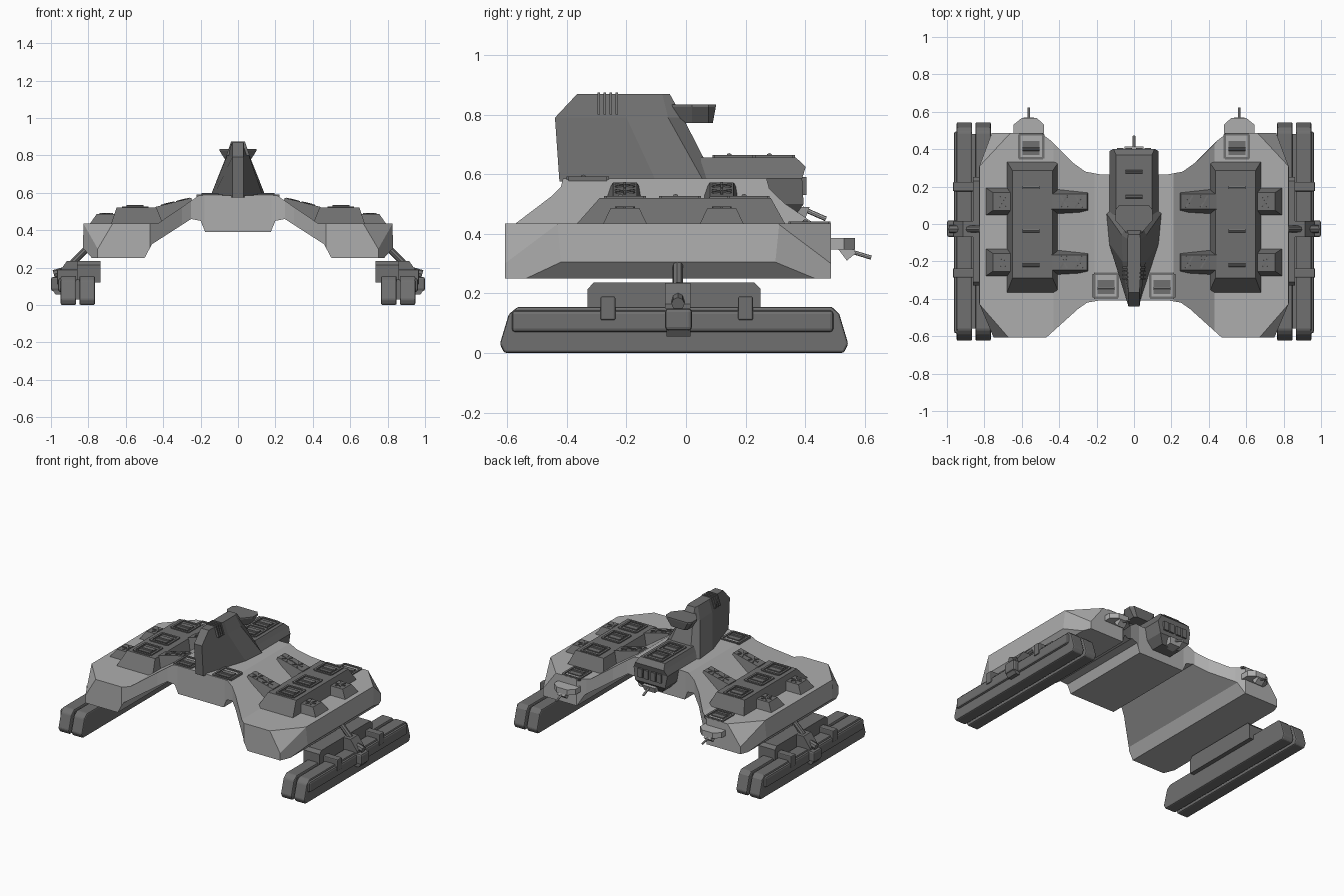
import bpy, bmesh, math
from mathutils import Vector

if "Cube" in bpy.data.objects:
    bpy.data.objects.remove(bpy.data.objects["Cube"])


def material(name, v):
    m = bpy.data.materials.new(name)
    m.diffuse_color = (v, v, v, 1)
    m.use_nodes = True
    m.node_tree.nodes["Principled BSDF"].inputs["Base Color"].default_value = m.diffuse_color
    return m


LIGHT, DARK = material("light_grey", 0.42), material("dark_grey", 0.16)


def loft(name, rings, mat=DARK, mirror=False, bevel=0):
    """Solid skinned through rings that all have the same number of points."""
    bm = bmesh.new()
    vs = [[bm.verts.new(p) for p in r] for r in rings]
    n = len(vs[0])
    for a, b in zip(vs, vs[1:]):
        for i in range(n):
            bm.faces.new((a[i], a[(i + 1) % n], b[(i + 1) % n], b[i]))
    bm.faces.new(vs[0][::-1])
    bm.faces.new(vs[-1])
    bmesh.ops.recalc_face_normals(bm, faces=bm.faces)
    me = bpy.data.meshes.new(name)
    bm.to_mesh(me)
    bm.free()
    ob = bpy.data.objects.new(name, me)
    bpy.context.collection.objects.link(ob)
    me.materials.append(mat)
    if bevel:
        m = ob.modifiers.new("bevel", 'BEVEL')
        m.width, m.segments = bevel, 2
    if mirror:
        ob.modifiers.new("mirror", 'MIRROR')
    return ob


def rect(x0, x1, y0, y1, z):
    return [(x0, y0, z), (x1, y0, z), (x1, y1, z), (x0, y1, z)]


def box(name, x0, x1, y0, y1, z0, z1, **k):
    return loft(name, [rect(x0, x1, y0, y1, z0), rect(x0, x1, y0, y1, z1)], **k)


def side_prism(name, yz, x0, x1, **k):
    return loft(name, [[(x, y, z) for y, z in yz] for x in (x0, x1)], **k)


def sym(half, z):
    """Closed left-right symmetric ring from right-hand (x, y) points."""
    return [(x, y, z) for x, y in half] + [(-x, y, z) for x, y in half[::-1]]


def rod(name, a, b, r, mat=DARK, mirror=False, n=8):
    a, b = Vector(a), Vector(b)
    d = (b - a).normalized()
    u = d.orthogonal().normalized()
    w = d.cross(u)
    circ = [u * math.cos(t * math.tau / n) * r + w * math.sin(t * math.tau / n) * r for t in range(n)]
    return loft(name, [[a + c for c in circ], [b + c for c in circ]], mat, mirror)


# Hull: arched front profile intersected with the plan outline
arch = [(.21, .585), (.43, .435), (.825, .435), (.83, .305), (.78, .25), (.50, .25),
        (.46, .325), (.25, .46), (.20, .45), (.175, .39)]
hull = loft("hull", [[(x, y, z) for x, z in arch] + [(-x, y, z) for x, z in arch[::-1]]
                     for y in (-.8, .8)], LIGHT)
plan = [(.18, -.408), (.25, -.42), (.30, -.455), (.47, -.608), (.75, -.608), (.83, -.42),
        (.83, .30), (.76, .487), (.50, .487), (.45, .45), (.33, .33), (.26, .28), (.18, .265)]
cutter = loft("plan_cutter", [sym(plan, 0), sym(plan, 1)], LIGHT)
mod = hull.modifiers.new("plan", 'BOOLEAN')
mod.operation, mod.solver, mod.object = 'INTERSECT', 'EXACT', cutter
bpy.context.view_layer.update()
me = bpy.data.meshes.new_from_object(hull.evaluated_get(bpy.context.evaluated_depsgraph_get()))
hull.modifiers.clear()
bpy.data.objects.remove(cutter)

# Slanted corner facets on the hull
bm = bmesh.new()
bm.from_mesh(me)
for s in (1, -1):
    for pts in (((.825, -.43, .435), (.67, -.608, .435), (.75, -.608, .30)),
                ((.825, .31, .435), (.66, .487, .435), (.76, .487, .30))):
        a, b, c = [Vector((s * x, y, z)) for x, y, z in pts]
        no = (b - a).cross(c - a).normalized()
        if no.dot(a) < no.dot(Vector((0, 0, .4))):
            no = -no
        cut = bmesh.ops.bisect_plane(bm, geom=bm.verts[:] + bm.edges[:] + bm.faces[:],
                                     plane_co=a, plane_no=no, clear_outer=True)["geom_cut"]
        bmesh.ops.holes_fill(bm, edges=[e for e in cut if isinstance(e, bmesh.types.BMEdge)])
bmesh.ops.recalc_face_normals(bm, faces=bm.faces)
bm.to_mesh(me)
bm.free()
hull.data = me

# Central tower fin with vent ribs
loft("tower", [sym([(.03, -.425), (.135, -.10), (.15, .06), (.10, .10)], .575),
               sym([(.03, -.44), (.062, -.20), (.065, -.06), (.045, -.01)], .79),
               sym([(.03, -.365), (.035, -.20), (.035, -.08), (.03, -.055)], .87)])
for i in range(4):
    y = -.297 + i * .02
    loft("tower_vent", [rect(-.062, .062, y, y + .009, .80), rect(-.037, .037, y, y + .009, .874)])

# Lookout bowl at the tower back
bowl = [(.03, -.035), (.065, .02), (.065, .075), (.05, .09)]
rim = [(.035, -.055), (.10, .02), (.10, .075), (.08, .10)]
loft("lookout_bowl", [sym(bowl, .772), sym(rim, .826), sym(rim, .835)])

# Rear deckhouse, its windows and its gun
loft("deckhouse", [rect(-.07, .07, .20, .36, .45), rect(-.115, .115, .15, .395, .50),
                   rect(-.13, .13, .05, .39, .585), rect(-.11, .11, .05, .402, .625),
                   rect(-.095, .095, .05, .368, .657)])
for x in (.01, .055):
    box("deckhouse_window", x, x + .035, .38, .405, .53, .59, mirror=True)
loft("deck_gun_mount", [rect(-.04, .04, .33, .40, .45), rect(-.05, .05, .33, .415, .49)], LIGHT)
rod("deck_gun", (0, .39, .485), (0, .47, .45), .008, LIGHT)


# Square hatches with a raised lid, bar and hinge
def hatch(x, y, z, mirror=True):
    w = .064
    for sx in (-1, 1):
        box("hatch_side", x + sx * w - .007, x + sx * w + .007, y - w, y + w, z - .01, z + .007, mirror=mirror)
        box("hatch_end", x - w, x + w, y + sx * w - .007, y + sx * w + .007, z - .01, z + .007, mirror=mirror)
    box("hatch_lid", x - .045, x + .045, y - .045, y + .03, z - .01, z + .006, mirror=mirror)
    rod("hatch_hinge", (x - .045, y - .015, z + .004), (x + .045, y - .015, z + .004), .010, mirror=mirror)


for x, y, z in ((.55, .415, .435), (.15, -.33, .585), (.55, .21, .52), (.55, -.02, .52), (.55, -.205, .52)):
    hatch(x, y, z)
for y in (.295, .16):
    hatch(0, y, .657, False)

# Weapon pods on each wing
loft("pod", [rect(.40, .68, -.37, .335, .43), rect(.435, .65, -.29, .285, .52)], mirror=True)


# Launcher boxes with star-shaped muzzles
def star(x, y, z, slope):
    for i in range(3):
        a = i * math.pi / 3
        d = Vector((math.cos(a), math.sin(a), math.cos(a) * slope)) * .036
        c = Vector((x, y, z))
        rod("launcher_star", c - d, c + d, .006, mirror=True, n=4)


for y in (.12, -.205):
    loft("outer_launcher", [rect(.62, .795, y - .075, y + .075, .43),
                            rect(.62, .755, y - .048, y + .048, .487)], mirror=True)
    star(.705, y, .487, 0)
    lo = [(.235, y - .065, .53), (.47, y - .065, .42), (.47, y + .065, .42), (.235, y + .065, .53)]
    hi = [(.25, y - .04, .572), (.44, y - .04, .525), (.44, y + .04, .525), (.25, y + .04, .572)]
    loft("inner_launcher", [lo, hi], mirror=True)
    for x in (.295, .375):
        star(x, y, .572 - (x - .25) * .247, -.247)

# Rear wing gun turrets
loft("wing_turret", [[(x, y, z) for x, y in ((.48, .47), (.645, .47), (.645, .53), (.60, .567), (.52, .567), (.48, .53))]
                     for z in (.348, .386)], LIGHT, True)
side_prism("wing_gun_mount", [(.51, .35), (.54, .31), (.57, .335), (.56, .36)], .535, .59, mat=LIGHT, mirror=True)
rod("wing_gun", (.562, .54, .345), (.562, .622, .32), .007, LIGHT, True)

# Twin skids on each side
skid = [(-.61, 0), (.53, 0), (.545, .03), (.515, .13), (.49, .155), (-.565, .155), (-.595, .13), (-.625, .03)]
for x0, x1 in ((.765, .848), (.865, .948)):
    side_prism("skid", skid, x0, x1, mirror=True, bevel=.008)
box("skid_core", .80, .90, -.56, .48, .03, .135, mirror=True)
box("skid_side_strip", .93, .962, -.585, .495, .07, .143, mirror=True, bevel=.012)

# Drive block, clamps and carrying arm on the skids
side_prism("drive_block", [(-.33, .12), (.25, .12), (.25, .215), (.23, .236), (-.31, .236), (-.33, .215)],
           .735, .86, mirror=True)
for y in (-.262, .2):
    box("skid_clamp", .84, .968, y - .025, y + .025, .11, .19, mirror=True, bevel=.006)
loft("arm_block", [[(x, y, z) for x, z in ((.80, .15), (.80, .235), (.915, .235), (.965, .165), (.965, .15))]
                   for y in (-.07, .015)], mirror=True)
box("arm_pad", .94, 1.0, -.07, .02, .075, .15, mirror=True, bevel=.012)
loft("arm_pad_foot", [rect(.94, .975, -.065, .015, .055), rect(.94, .995, -.065, .015, .085)], mirror=True)
rod("arm_strut", (.885, -.027, .225), (.79, -.027, .32), .018, mirror=True)
rod("arm_pin", (.90, -.027, .19), (.985, -.027, .165), .022, mirror=True)
